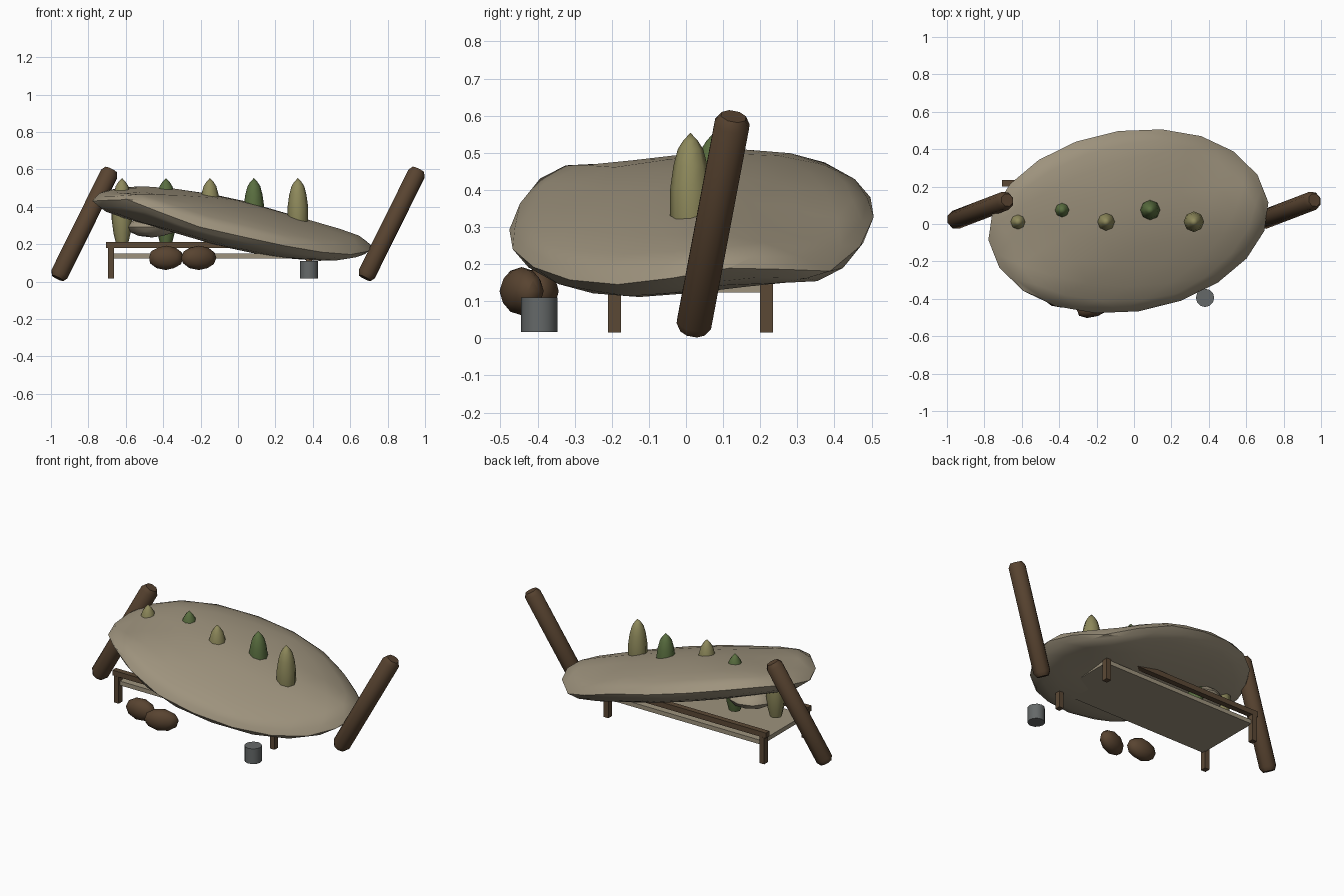
import bpy, bmesh, math
from mathutils import Vector, Matrix

cube = bpy.data.objects.get("Cube")
if cube:
    bpy.data.objects.remove(cube)


def material(name, r, g, b):
    m = bpy.data.materials.new(name)
    m.use_nodes = True
    m.diffuse_color = (r, g, b, 1)
    m.node_tree.nodes["Principled BSDF"].inputs["Base Color"].default_value = (r, g, b, 1)
    return m


HIDE = material("pale hide", 0.34, 0.29, 0.205)
BARK = material("dark bark", 0.098, 0.057, 0.03)
WOOD = material("frame wood", 0.105, 0.066, 0.036)
STRAW = material("dry yellow", 0.27, 0.25, 0.105)
GREEN = material("leaf green", 0.1, 0.155, 0.05)
METAL = material("grey metal", 0.13, 0.14, 0.14)


def finish(name, bm, mat, angle=None):
    bmesh.ops.recalc_face_normals(bm, faces=bm.faces)
    mesh = bpy.data.meshes.new(name)
    bm.to_mesh(mesh)
    bm.free()
    mesh.materials.append(mat)
    ob = bpy.data.objects.new(name, mesh)
    bpy.context.collection.objects.link(ob)
    if angle:
        bpy.ops.object.select_all(action='DESELECT')
        ob.select_set(True)
        bpy.context.view_layer.objects.active = ob
        bpy.ops.object.shade_smooth_by_angle(angle=math.radians(angle))
    return ob


def box(name, centre, size, mat):
    bm = bmesh.new()
    bmesh.ops.create_cube(bm, size=1, matrix=Matrix.Translation(centre) @ Matrix.Diagonal((*size, 1)))
    return finish(name, bm, mat)


def ellipsoid(name, centre, radii, mat, yaw=0):
    bm = bmesh.new()
    place = Matrix.Translation(centre) @ Matrix.Rotation(math.radians(yaw), 4, 'Z')
    bmesh.ops.create_icosphere(bm, subdivisions=2, radius=1,
                               matrix=place @ Matrix.Diagonal((*radii, 1)))
    return finish(name, bm, mat, 35)


def lathe(name, profile, sides, matrix, mat, angle):
    """Stack rings of (radius, height); a zero radius closes to a point."""
    bm = bmesh.new()
    rings = []
    for r, h in profile:
        n = sides if r else 1
        rings.append([bm.verts.new(matrix @ Vector((r * math.cos(2 * math.pi * i / sides),
                                                    r * math.sin(2 * math.pi * i / sides), h)))
                      for i in range(n)])
    for a, b in zip(rings, rings[1:]):
        for i in range(sides):
            j = (i + 1) % sides
            quad = [a[i % len(a)], a[j % len(a)], b[j % len(b)], b[i % len(b)]]
            bm.faces.new(list(dict.fromkeys(quad)))
    for end in (rings[0], rings[-1]):
        if len(end) > 1:
            bm.faces.new(end)
    return finish(name, bm, mat, angle)


def bump(azimuth, peak, width):
    """Falls from 1 at the peak direction to 0, and mirrors to -1 on the far side."""
    total = 0
    for sign, at in ((1, peak), (-1, peak + 180)):
        off = abs((azimuth - at + 180) % 360 - 180)
        total += sign * max(0, 1 - off / width)
    return total


# Large tilted hide canopy with a warped rim
up = Vector((0.177, -0.125, 1)).normalized()
along = Vector((math.cos(0.11), math.sin(0.11), 0))
along = (along - up * along.dot(up)).normalized()
turn = Matrix((along, up.cross(along), up)).transposed()
bm = bmesh.new()
bmesh.ops.create_icosphere(bm, subdivisions=3, radius=1)
for v in bm.verts:
    x, y, z = v.co
    r = math.hypot(x, y)
    azimuth = math.degrees(math.atan2(y, x))
    warp = r ** 3 * (0.02 * bump(azimuth, 142, 40) - 0.068 * bump(azimuth, 37, 34))
    height = 0.128 * z * (1 - 0.15 * r) + warp - 0.015 * math.sin(math.pi * x)
    v.co = turn @ Vector((0.765 * x, 0.49 * y, height)) + Vector((-0.03, 0.015, 0.31))
finish("canopy", bm, HIDE, 35)

# Leaning support logs with worn ends
for side, x in (("right", -0.965), ("left", 0.678)):
    foot, top = Vector((x, 0.018, 0.019)), Vector((x + 0.287, 0.128, 0.598))
    axis = top - foot
    n = axis.length
    place = Matrix.Translation(foot) @ axis.to_track_quat('Z', 'Y').to_matrix().to_4x4()
    lathe(side + "_log", [(0.036, 0), (0.051, 0.025), (0.051, n - 0.025), (0.036, n)],
          8, place, BARK, 48)

# Low bed: slab, rails and legs
box("bed_slab", (-0.14, 0.012, 0.137), (1.06, 0.42, 0.026), HIDE)
for end, y in (("front", -0.193), ("back", 0.217)):
    box(end + "_rail", (-0.147, y, 0.195), (1.12, 0.034, 0.032), WOOD)
    for side, x in (("right", -0.68), ("left", 0.38)):
        box(f"{end}_{side}_leg", (x, y, 0.098), (0.032, 0.035, 0.164), WOOD)

# Bundle lying on the bed
ellipsoid("bundle", (-0.46, 0.02, 0.291), (0.135, 0.13, 0.055), HIDE)

# Row of hanging pods
pod = [(0.034, 0.21), (0.046, 0.26), (0.055, 0.33), (0.055, 0.4),
       (0.046, 0.465), (0.034, 0.51), (0.02, 0.532), (0, 0.554)]
for i in range(5):
    spot = Matrix.Translation((-0.62 + 0.235 * i, 0.075 if i % 2 else 0.012, 0))
    lathe(f"pod_{i + 1}", pod, 8, spot, GREEN if i % 2 else STRAW, 50)

# Sacks and metal pot on the ground in front
ellipsoid("sack_right", (-0.385, -0.395, 0.127), (0.095, 0.052, 0.065), BARK)
ellipsoid("sack_left", (-0.21, -0.443, 0.127), (0.1, 0.052, 0.065), BARK, 20)
lathe("pot", [(0.049, 0.017), (0.049, 0.11)], 12, Matrix.Translation((0.38, -0.395, 0)), METAL, 35)
